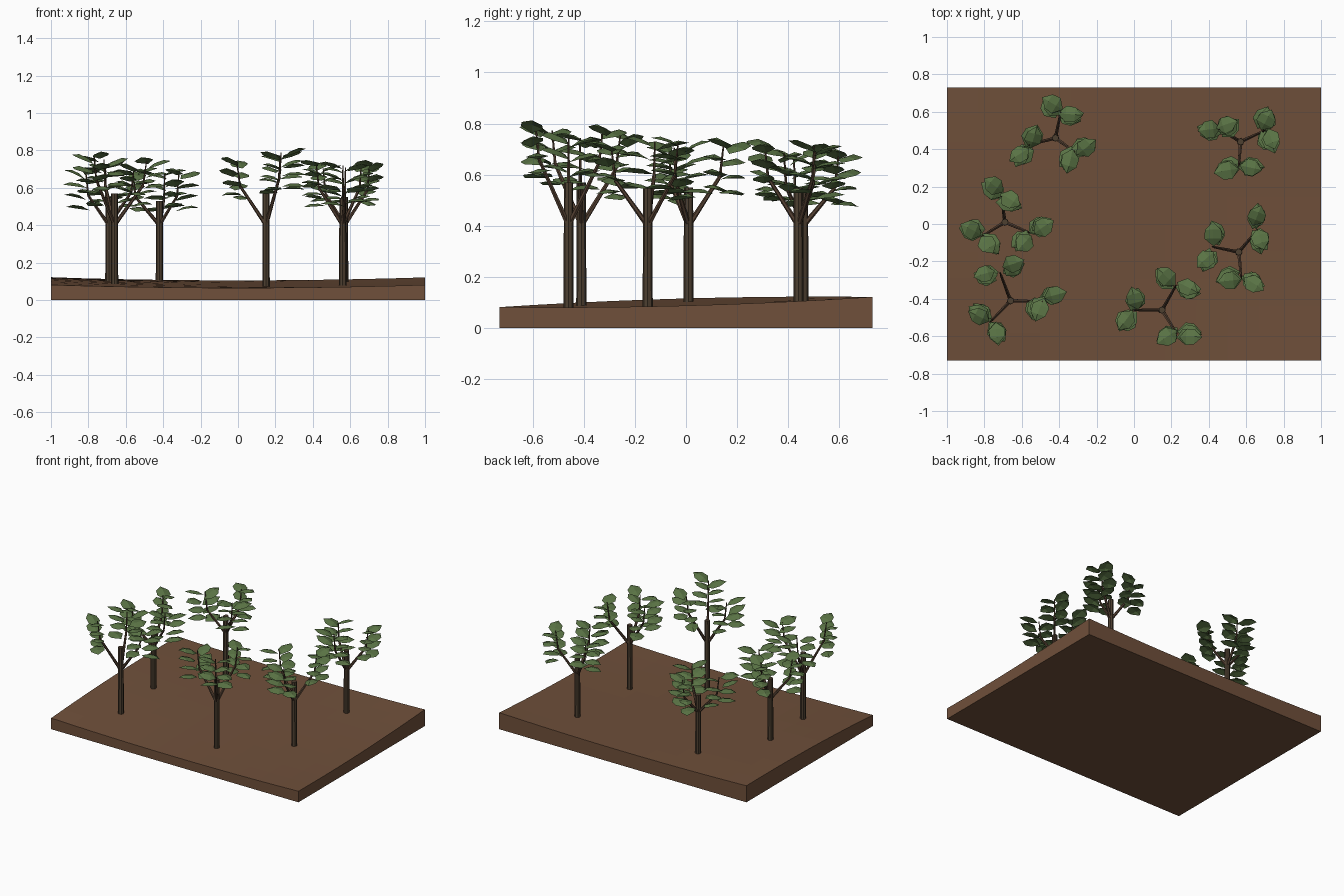
import bpy, bmesh, math, random
from mathutils import Vector, Matrix

if "Cube" in bpy.data.objects:
    bpy.data.objects.remove(bpy.data.objects["Cube"])

random.seed(4)


def material(name, rgb):
    m = bpy.data.materials.new(name)
    m.diffuse_color = (*rgb, 1)
    m.use_nodes = True
    m.node_tree.nodes["Principled BSDF"].inputs["Base Color"].default_value = m.diffuse_color
    return m


SOIL = material("soil brown", (0.160, 0.080, 0.043))
BARK = material("bark brown", (0.075, 0.050, 0.030))
TWIG = material("twig brown", (0.090, 0.052, 0.032))
LEAF = material("leaf green", (0.100, 0.170, 0.058))


def make_object(name, bm, mat):
    me = bpy.data.meshes.new(name)
    bm.to_mesh(me)
    bm.free()
    me.materials.append(mat)
    ob = bpy.data.objects.new(name, me)
    bpy.context.collection.objects.link(ob)
    return ob


def ground_height(x, y):
    v = y / 0.73
    return 0.085 + 0.020 * v + 0.016 * x * x - 0.014 * x * (1 - v * v)


def add_rod(bm, a, b, r1, r2, sides):
    """Tapered rod between two points."""
    d = b - a
    rot = d.to_track_quat('Z', 'Y').to_matrix().to_4x4()
    bmesh.ops.create_cone(bm, cap_ends=True, segments=sides, radius1=r1, radius2=r2,
                          depth=d.length, matrix=Matrix.Translation((a + b) / 2) @ rot)


def add_leaf(bm, centre, heading, tilt, length, width):
    """Pointed leaf, slightly folded on its midrib and drooping to the tip."""
    m = (Matrix.Translation(centre) @ Matrix.Rotation(heading, 4, 'Z')
         @ Matrix.Rotation(-tilt, 4, 'Y') @ Matrix.Rotation(random.uniform(-.2, .2), 4, 'X'))

    def vert(x, y, z):
        return bm.verts.new(m @ Vector((x * length, y * width, z * length)))

    base, tip = vert(-0.5, 0, -0.06), vert(0.5, 0, -0.10)
    mid1, mid2 = vert(-0.15, 0, 0.05), vert(0.22, 0, 0.04)
    for s in (1, -1):
        e1, e2 = vert(-0.17, s * 0.46, -0.03), vert(0.18, s * 0.42, -0.05)
        for f in ((base, mid1, e1), (mid1, mid2, e2, e1), (mid2, tip, e2)):
            bm.faces.new(f if s < 0 else f[::-1])
    bmesh.ops.recalc_face_normals


# Ground slab with a gently rolling top
bm = bmesh.new()
bmesh.ops.create_grid(bm, x_segments=12, y_segments=10, size=1)
bottom = bm.faces[:]
res = bmesh.ops.extrude_face_region(bm, geom=bottom, use_keep_orig=True)
top = [g for g in res["geom"] if isinstance(g, bmesh.types.BMVert)]
for v in bm.verts:
    v.co.y *= 0.73
for v in top:
    v.co.z = ground_height(v.co.x, v.co.y)
bmesh.ops.recalc_face_normals(bm, faces=bm.faces[:])
make_object("ground", bm, SOIL)

# Trees: x, y, trunk top, foliage top, then three branches,
# each with two leaf clumps offset from the trunk (hundredths)
TREES = [
    (-.42, .46, .53, .70, ((-2, 17, 8, 12), (-12, 1, -18, -9), (15, -5, 7, -11))),
    (.57, .44, .55, .73, ((13, 12, 15, 1), (-17, 6, -7, 8), (5, -14, -7, -14))),
    (-.69, .01, .55, .74, ((-6, 18, 2, 11), (-18, -4, -8, -12), (19, -2, 9, -10))),
    (-.66, -.41, .57, .79, ((1, 18, -13, 14), (22, 3, 14, -4), (-16, -7, -7, -17))),
    (.15, -.46, .57, .80, ((2, 17, 14, 11), (-14, 6, -19, -6), (3, -14, 14, -13))),
    (.56, -.15, .545, .74, ((10, 19, 11, 6), (-13, 10, -17, -4), (-5, -14, 8, -16))),
]
LAYERS = 4

for i, (tx, ty, trunk_top, crown_top, branches) in enumerate(TREES, 1):
    root = Vector((tx, ty, 0))
    # Trunk
    bm = bmesh.new()
    add_rod(bm, root + Vector((0, 0, ground_height(tx, ty) - 0.015)),
            root + Vector((0, 0, trunk_top)), 0.020, 0.018, 8)
    make_object(f"trunk_{i}", bm, BARK)

    twigs, leaves = bmesh.new(), bmesh.new()
    for branch in branches:
        clumps = [Vector((branch[k] / 100, branch[k + 1] / 100, 0)) for k in (0, 2)]
        node = (clumps[0] + clumps[1]) * 0.5 * 0.85
        top_z = crown_top - random.uniform(0, 0.05)
        low_z = top_z - 0.19
        # Rising branch and the thin stem that carries the leaves
        fork = root + node + Vector((0, 0, low_z + 0.05))
        add_rod(twigs, root + Vector((0, 0, 0.40)), fork, 0.011, 0.007, 6)
        add_rod(twigs, fork, root + node * 1.12 + Vector((0, 0, top_z - 0.01)), 0.006, 0.003, 5)
        # Two stacks of leaves to either side of the stem
        for side, c in enumerate(clumps):
            out = c - node
            heading = math.atan2(out.y, out.x)
            for n in range(LAYERS):
                t = n / (LAYERS - 1)
                jitter = Vector((random.uniform(-.010, .010), random.uniform(-.010, .010), 0))
                z = low_z + 0.18 * t + 0.018 * side - 0.01
                add_leaf(leaves, root + c + node * (0.10 * t - 0.05) + jitter + Vector((0, 0, z)),
                         heading + random.uniform(-.35, .35), random.uniform(-.05, .2) + 0.25 * t,
                         random.uniform(.120, .140), random.uniform(.092, .108))
    make_object(f"branches_{i}", twigs, TWIG)
    make_object(f"leaves_{i}", leaves, LEAF)
